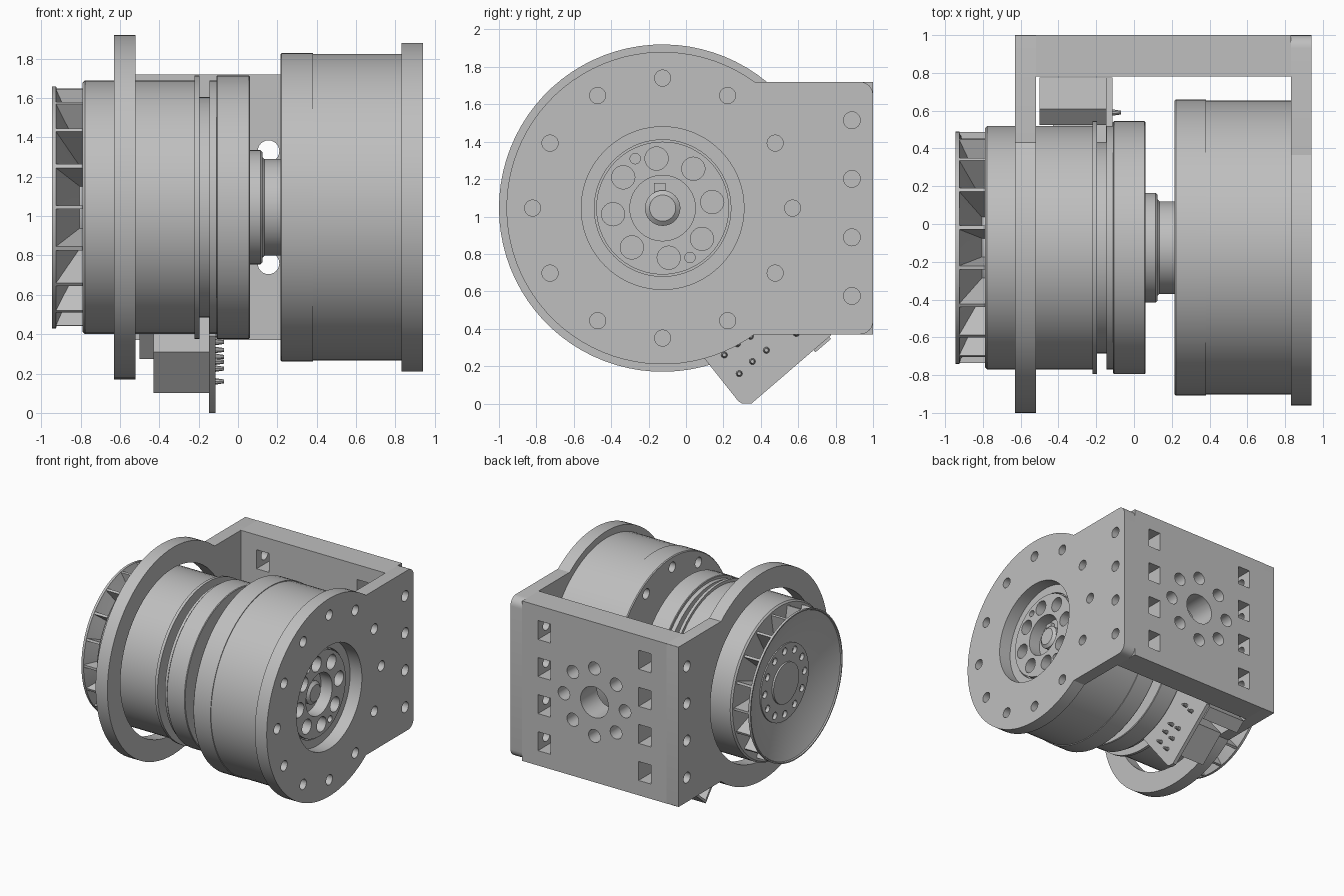
import bpy, bmesh, math
from mathutils import Matrix, Vector

if "Cube" in bpy.data.objects:
    bpy.data.objects.remove(bpy.data.objects["Cube"], do_unlink=True)

CY, CZ = -0.125, 1.045          # motor axis, running along x
MID = 0.155                     # bracket centre in x
TAU = math.tau

grey = bpy.data.materials.new("machined_grey")
grey.use_nodes = True
grey.diffuse_color = (0.52, 0.52, 0.52, 1)
grey.node_tree.nodes["Principled BSDF"].inputs["Base Color"].default_value = (0.52, 0.52, 0.52, 1)


def make(name, bm):
    bmesh.ops.recalc_face_normals(bm, faces=bm.faces)
    me = bpy.data.meshes.new(name)
    bm.to_mesh(me)
    bm.free()
    me.materials.append(grey)
    ob = bpy.data.objects.new(name, me)
    bpy.context.scene.collection.objects.link(ob)
    return ob


def revolve(name, profile, segs=72):
    """Spin (x, radius) points around the motor axis."""
    bm = bmesh.new()
    rings = []
    for x, r in profile:
        n = segs if r > 0 else 1
        rings.append([bm.verts.new((x, CY + r * math.cos(TAU * i / segs),
                                    CZ + r * math.sin(TAU * i / segs))) for i in range(n)])
    for a, b in zip(rings, rings[1:]):
        for i in range(segs):
            j = (i + 1) % segs
            if len(a) == 1:
                bm.faces.new((a[0], b[i], b[j]))
            elif len(b) == 1:
                bm.faces.new((a[i], a[j], b[0]))
            else:
                bm.faces.new((a[i], a[j], b[j], b[i]))
    return make(name, bm)


def add_prism(bm, pts, x0, x1):
    """Extrude a (y, z) outline along x."""
    low = [bm.verts.new((x0, y, z)) for y, z in pts]
    high = [bm.verts.new((x1, y, z)) for y, z in pts]
    bm.faces.new(low)
    bm.faces.new(high[::-1])
    for i in range(len(pts)):
        j = (i + 1) % len(pts)
        bm.faces.new((low[i], low[j], high[j], high[i]))
    return low + high


def prism(name, pts, x0, x1):
    bm = bmesh.new()
    add_prism(bm, pts, x0, x1)
    return make(name, bm)


def add_rod(bm, axis, centre, r, length, tip=None, segs=24):
    turn = Matrix.Rotation(math.pi / 2, 4, 'Y' if axis == 'x' else 'X')
    bmesh.ops.create_cone(bm, cap_ends=True, segments=segs, radius1=r,
                          radius2=r if tip is None else tip, depth=length,
                          matrix=Matrix.Translation(centre) @ turn)


def add_box(bm, centre, size):
    bmesh.ops.create_cube(bm, size=1, matrix=Matrix.Translation(centre) @ Matrix.Diagonal((*size, 1)))


def polar(r, a):
    return CY + r * math.cos(a), CZ + r * math.sin(a)


def cut(ob, bm):
    """Subtract the cutter mesh and bake the result."""
    tool = make("cutter", bm)
    tool.hide_render = True
    mod = ob.modifiers.new("cut", 'BOOLEAN')
    mod.operation, mod.solver, mod.object = 'DIFFERENCE', 'EXACT', tool
    deps = bpy.context.evaluated_depsgraph_get()
    me = bpy.data.meshes.new_from_object(ob.evaluated_get(deps))
    ob.modifiers.clear()
    ob.data = me
    bpy.data.objects.remove(tool, do_unlink=True)


def plate_outline(r, corner):
    """Disc merged with the rectangular rear tab."""
    half = 0.675
    a0 = math.asin(half / r)
    pts = [polar(r, a0 + (TAU - 2 * a0) * i / 60) for i in range(61)]
    for s, start in ((-1, -math.pi / 2), (1, 0)):
        for i in range(7):
            a = start + math.pi / 2 * i / 6
            pts.append((1 - corner + corner * math.cos(a),
                        CZ + s * (half - corner) + corner * math.sin(a)))
    return pts


TAB_Z = [CZ + 0.313 * (i - 1.5) for i in range(4)]


def tab_holes(bm):
    for z in TAB_Z:
        add_rod(bm, 'x', (-0.5, 0.887, z), 0.045, 0.4)
        add_rod(bm, 'x', (0.82, 0.887, z), 0.045, 0.4)


def bolt_holes(bm, x, length):
    for i in range(12):
        add_rod(bm, 'x', (x, *polar(0.695, TAU * i / 12)), 0.043, length)


# Bracket: open ring plate, bolted plate and rear wall
ring_plate = prism("bracket_ring_plate", plate_outline(0.875, 0.003), -0.63, -0.52)
bm = bmesh.new()
add_rod(bm, 'x', (-0.57, CY, CZ), 0.70, 0.4, segs=72)
tab_holes(bm)
cut(ring_plate, bm)

bolt_plate = prism("bracket_bolt_plate", plate_outline(0.835, 0.07), 0.83, 0.94)
bm = bmesh.new()
add_rod(bm, 'x', (0.88, CY, CZ), 0.435, 0.4, segs=72)
tab_holes(bm)
bolt_holes(bm, 0.88, 0.3)
cut(bolt_plate, bm)

bm = bmesh.new()
add_box(bm, (MID, 0.89, CZ), (1.35, 0.22, 1.35))
rear_wall = make("bracket_rear_wall", bm)
bm = bmesh.new()
add_rod(bm, 'y', (MID, 0.89, CZ), 0.13, 0.5, segs=40)
for i in range(8):
    a = TAU * i / 8
    add_rod(bm, 'y', (MID + 0.285 * math.cos(a), 0.89, CZ + 0.285 * math.sin(a)), 0.055, 0.5)
for z in TAB_Z:
    for s in (-1, 1):
        add_box(bm, (MID + s * 0.47, 0.89, z), (0.115, 0.5, 0.16))
cut(rear_wall, bm)
bm = bmesh.new()
tab_holes(bm)
cut(rear_wall, bm)

# Gearbox drum with recessed output face
gearbox = revolve("gearbox_drum", [
    (0.215, 0), (0.215, 0.777), (0.222, 0.784), (0.38, 0.784), (0.38, 0.778), (0.83, 0.778),
    (0.83, 0.365), (0.80, 0.365), (0.80, 0.355), (0.845, 0.355), (0.845, 0.175),
    (0.74, 0.175), (0.74, 0)])
bm = bmesh.new()
bolt_holes(bm, 0.25, 0.2)
bolt_holes(bm, 0.83, 0.2)
for i in range(8):
    add_rod(bm, 'x', (0.83, *polar(0.267, math.radians(7 + 45 * i))), 0.062, 0.16)
for a in (119, 299):
    add_rod(bm, 'x', (0.83, *polar(0.302, math.radians(a))), 0.028, 0.1, segs=16)
cut(gearbox, bm)

revolve("output_spindle", [(0.73, 0), (0.73, 0.095), (0.79, 0.095), (0.81, 0.07), (0.81, 0)], 32)
bm = bmesh.new()
add_box(bm, (0.755, CY - 0.015, CZ + 0.10), (0.05, 0.06, 0.07))
make("spindle_key", bm)

# Motor body, grooves and coupling
revolve("motor_body", [
    (-0.79, 0), (-0.79, 0.632), (-0.777, 0.645), (-0.22, 0.645), (-0.22, 0.67), (-0.195, 0.67),
    (-0.195, 0.56), (-0.145, 0.56), (-0.145, 0.645), (-0.11, 0.645), (-0.11, 0.665),
    (-0.105, 0.67), (0.055, 0.67), (0.06, 0.665), (0.06, 0)])
revolve("motor_coupling", [
    (0.055, 0), (0.055, 0.29), (0.115, 0.29), (0.125, 0.28), (0.125, 0.255),
    (0.135, 0.245), (0.22, 0.245), (0.22, 0)])

# Cooling fan: concave dish, hub holes and radial blades
dish = revolve("fan_dish", [
    (-0.85, 0), (-0.85, 0.17), (-0.835, 0.17), (-0.835, 0.32), (-0.825, 0.32), (-0.825, 0.34),
    (-0.935, 0.60), (-0.945, 0.605), (-0.945, 0.615), (-0.925, 0.615), (-0.92, 0.60),
    (-0.805, 0.34), (-0.785, 0.34), (-0.785, 0)])
bm = bmesh.new()
for i in range(12):
    add_rod(bm, 'x', (-0.835, *polar(0.265, TAU * i / 12)), 0.03, 0.06, segs=16)
cut(dish, bm)

bm = bmesh.new()
for i in range(18):
    t = 0.01
    side = [[bm.verts.new((x, CY + s * t, CZ + r)) for x, r in
             ((-0.93, 0.612), (-0.785, 0.612), (-0.785, 0.33), (-0.815, 0.33))] for s in (-1, 1)]
    bm.faces.new(side[0])
    bm.faces.new(side[1][::-1])
    for j in range(4):
        k = (j + 1) % 4
        bm.faces.new((side[0][j], side[0][k], side[1][k], side[1][j]))
    bmesh.ops.rotate(bm, verts=side[0] + side[1], cent=(0, CY, CZ),
                     matrix=Matrix.Rotation(TAU * (i + 0.5) / 18, 3, 'X'))
make("fan_blades", bm)

# Circuit board hanging below the motor
prism("circuit_board", [(-0.02, 0.39), (0.28, 0.012), (0.30, 0), (0.35, 0), (0.775, 0.365),
                        (0.775, 0.38), (0.42, 0.82), (0.1, 0.7)], -0.147, -0.115)

# Tilted sockets behind the board, hollow at the far end
U, V = Vector((0.76, 0.65)), Vector((0.63, -0.777))


def socket(name, corner, wu, wv, x0):
    def rect(m):
        c = Vector(corner)
        return [c + U * m + V * m, c + U * (wu - m) + V * m,
                c + U * (wu - m) + V * (wv - m), c + U * m + V * (wv - m)]
    ob = prism(name, rect(0), x0, -0.146)
    bm = bmesh.new()
    add_prism(bm, rect(0.02), x0 - 0.1, x0 + 0.2)
    bmesh.ops.recalc_face_normals(bm, faces=bm.faces)
    cut(ob, bm)


socket("small_socket", (0.525, 0.48), 0.11, 0.265, -0.5)
socket("large_socket", (0.18, 0.31), 0.30, 0.27, -0.43)

# Solder pins
bm = bmesh.new()
for y, z in ((0.205, 0.26), (0.285, 0.16), (0.275, 0.32), (0.355, 0.225),
             (0.43, 0.285), (0.345, 0.36), (0.59, 0.375), (0.52, 0.46)):
    add_rod(bm, 'x', (-0.095, y, z), 0.018, 0.05, tip=0.01, segs=10)
make("solder_pins", bm)

# Smooth the round surfaces, keep edges crisp
bpy.ops.object.select_all(action='DESELECT')
for ob in bpy.context.scene.objects:
    if ob.type == 'MESH':
        ob.select_set(True)
        bpy.context.view_layer.objects.active = ob
bpy.ops.object.shade_smooth_by_angle(angle=math.radians(25))
